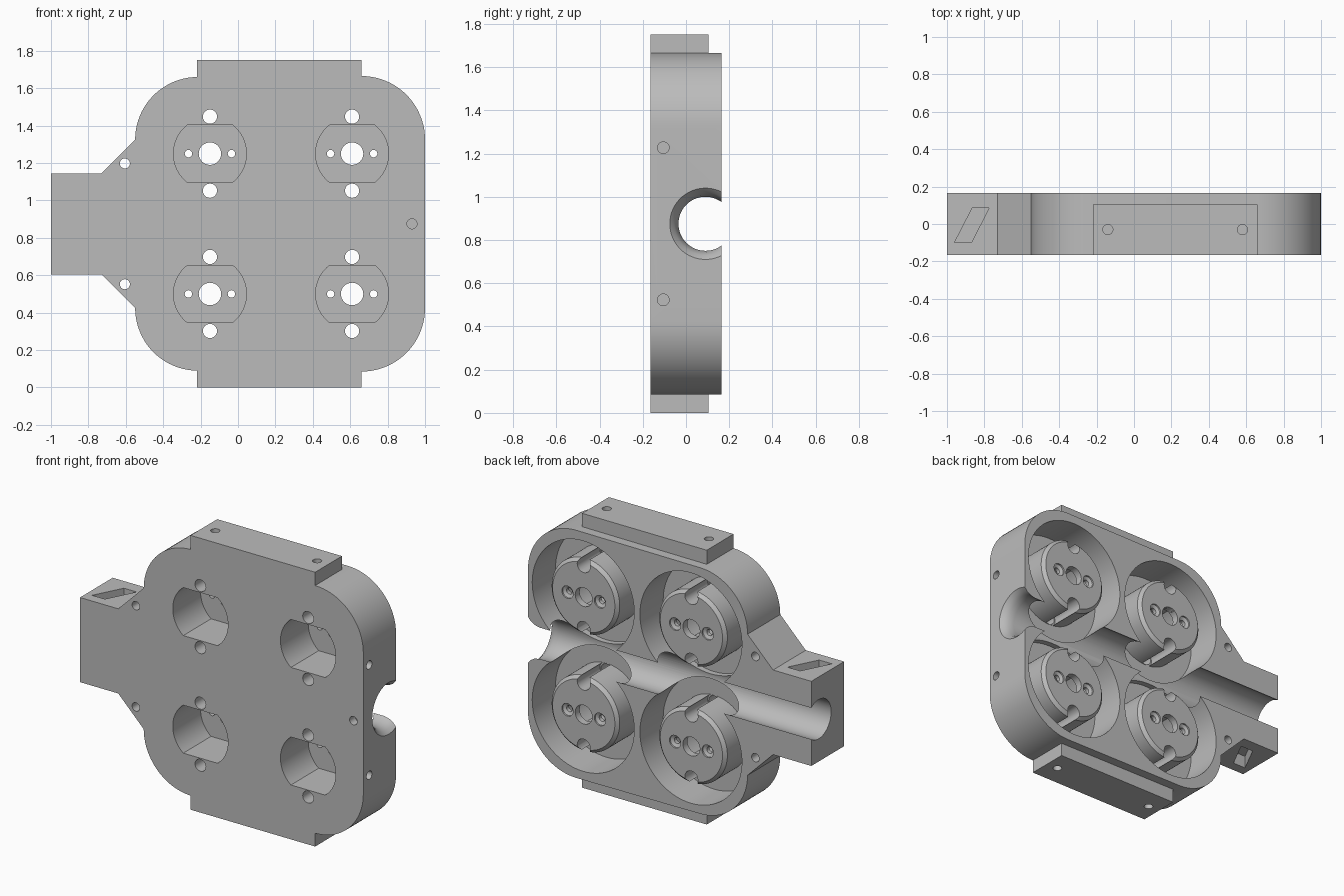
import bpy, bmesh, math
from mathutils import Matrix, Vector

if "Cube" in bpy.data.objects:
    bpy.data.objects.remove(bpy.data.objects["Cube"])

grey = bpy.data.materials.new("matte grey")
grey.use_nodes = True
grey.diffuse_color = (0.5, 0.5, 0.5, 1)
grey.node_tree.nodes["Principled BSDF"].inputs["Base Color"].default_value = grey.diffuse_color

FRONT, BACK, MID_Z = -0.165, 0.165, 0.875
SOCKETS = [(x, z) for x in (-0.15, 0.61) for z in (0.5, 1.25)]


def make(name, bm):
    bmesh.ops.remove_doubles(bm, verts=bm.verts, dist=1e-5)
    bmesh.ops.recalc_face_normals(bm, faces=bm.faces)
    mesh = bpy.data.meshes.new(name)
    bm.to_mesh(mesh)
    bm.free()
    ob = bpy.data.objects.new(name, mesh)
    bpy.context.scene.collection.objects.link(ob)
    mesh.materials.append(grey)
    return ob


def prism(name, points, direction):
    """Extrude a closed outline of 3D points along a direction."""
    bm = bmesh.new()
    face = bm.faces.new([bm.verts.new(p) for p in points])
    new = bmesh.ops.extrude_face_region(bm, geom=[face], use_keep_orig=True)["geom"]
    bmesh.ops.translate(bm, vec=direction,
                        verts=[v for v in new if isinstance(v, bmesh.types.BMVert)])
    return make(name, bm)


def lathe(name, profile, origin, axis, steps=64):
    """Spin (radius, distance) points about an axis through the origin."""
    bm = bmesh.new()
    verts = [bm.verts.new((r, 0, d)) for r, d in profile]
    edges = [bm.edges.new((a, b)) for a, b in zip(verts, verts[1:] + verts[:1])]
    bmesh.ops.spin(bm, geom=verts + edges, cent=(0, 0, 0), axis=(0, 0, 1),
                   angle=2 * math.pi, steps=steps, use_merge=False)
    turn = Vector((0, 0, 1)).rotation_difference(Vector(axis)).to_matrix().to_4x4()
    bmesh.ops.transform(bm, matrix=Matrix.Translation(origin) @ turn, verts=bm.verts)
    # points on the axis collapse to a single vertex
    bmesh.ops.remove_doubles(bm, verts=bm.verts, dist=1e-5)
    return make(name, bm)


def rod(radius, start, end, steps=24):
    start, end = Vector(start), Vector(end)
    length = (end - start).length
    return lathe("drill", [(0, 0), (radius, 0), (radius, length), (0, length)],
                 start, (end - start).normalized(), steps)


def combine(target, tool, operation="DIFFERENCE"):
    mod = target.modifiers.new("cut", "BOOLEAN")
    mod.operation, mod.solver, mod.object = operation, "EXACT", tool
    tool.hide_render = True
    bpy.context.view_layer.objects.active = target
    bpy.ops.object.modifier_apply(modifier=mod.name)
    bpy.data.objects.remove(tool)


def arc(cx, cz, r, start, end, n=20):
    for i in range(n + 1):
        a = math.radians(start + (end - start) * i / n)
        yield cx + r * math.cos(a), cz + r * math.sin(a)


# Rounded body with tapered cable arm, mirrored about its middle height
half = [*arc(0.66, 1.325, 0.34, 0, 90), *arc(-0.215, 1.325, 0.335, 90, 180),
        (-0.73, 1.145), (-1, 1.145)]
outline = half + [(x, 2 * MID_Z - z) for x, z in reversed(half)]
body = prism("socket_housing", [(x, FRONT, z) for x, z in outline], (0, BACK - FRONT, 0))

# Mounting flange top and bottom
flange = prism("flange", [(-0.22, FRONT, 0), (0.66, FRONT, 0), (0.66, FRONT, 1.75),
                          (-0.22, FRONT, 1.75)], (0, 0.27, 0))
combine(body, flange, "UNION")

# Round wells, each leaving a chamfered boss in the centre
well = [(0, 0.25), (0.36, 0.25), (0.36, -0.07), (0.24, -0.07),
        (0.24, 0.14), (0.22, 0.16), (0, 0.16)]
for x, z in SOCKETS:
    combine(body, lathe("well", well, (x, 0, z), (0, 1, 0), 80))

# Cable channel with flared mouth
channel = [(0, -1.1), (0.125, -1.1), (0.125, 0.92), (0.132, 0.955),
           (0.145, 0.98), (0.165, 1.0), (0.165, 1.1), (0, 1.1)]
combine(body, lathe("channel", channel, (0, 0.09, MID_Z), (1, 0, 0)))

# Boss details: front pocket with two flats, pin holes and side grooves
flat, pocket_r = 0.153, 0.195
tilt = math.degrees(math.asin(flat / pocket_r))
for x, z in SOCKETS:
    shape = [*arc(x, z, pocket_r, -tilt, tilt), *arc(x, z, pocket_r, 180 - tilt, 180 + tilt)]
    combine(body, prism("pocket", [(px, -0.25, pz) for px, pz in shape], (0, 0.365, 0)))
    combine(body, rod(0.06, (x, 0, z), (x, 0.25, z), 32))
    for s in (-1, 1):
        px = x + s * 0.115
        pin = [(0, 0), (0.02, 0), (0.02, 0.14), (0.04, 0.15), (0.04, 0.25), (0, 0.25)]
        combine(body, lathe("pin", pin, (px, 0, z), (0, 1, 0), 20))
        combine(body, rod(0.038, (x, -0.25, z + s * 0.198), (x, 0, z + s * 0.198)))
        combine(body, rod(0.046, (x, -0.069, z + s * 0.202), (x, 0.25, z + s * 0.202)))

# Screw holes and slanted strap slots, mirrored top and bottom
for s in (-1, 1):
    def at(h):
        return MID_Z + s * h
    combine(body, rod(0.027, (-0.605, -0.25, at(0.323)), (-0.605, 0.25, at(0.323))))
    combine(body, rod(0.027, (1.1, -0.105, at(0.352)), (0.9, -0.105, at(0.352))))
    for x in (-0.14, 0.58):
        combine(body, rod(0.027, (x, -0.03, at(0.95)), (x, -0.03, at(0.77))))
    slot = [(-0.96, -0.1), (-0.87, -0.1), (-0.775, 0.085), (-0.865, 0.085)]
    combine(body, prism("slot", [(x, y, at(0.35)) for x, y in slot], (0, 0, -s * 0.16)))
combine(body, rod(0.027, (0.93, -0.25, MID_Z), (0.93, -0.11, MID_Z)))

# Smooth the curved walls, keep the machined edges crisp
bpy.ops.object.select_all(action="DESELECT")
body.select_set(True)
bpy.context.view_layer.objects.active = body
bpy.ops.object.shade_smooth_by_angle(angle=math.radians(25))
